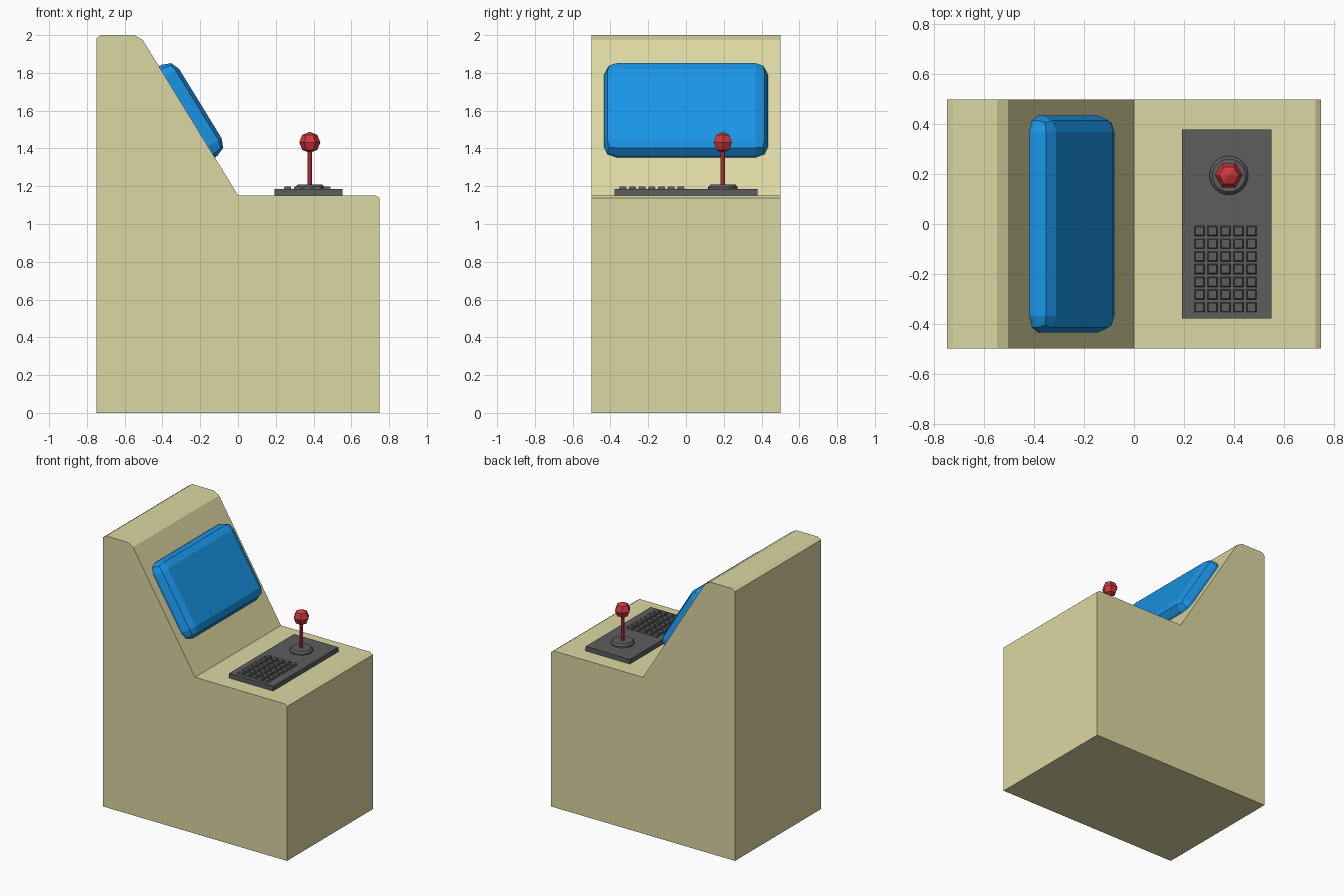
import bpy, bmesh, math
from mathutils import Matrix, Vector

if "Cube" in bpy.data.objects:
    bpy.data.objects.remove(bpy.data.objects["Cube"])


def material(name, rgb):
    m = bpy.data.materials.new(name)
    m.diffuse_color = (*rgb, 1)
    m.use_nodes = True
    m.node_tree.nodes["Principled BSDF"].inputs["Base Color"].default_value = m.diffuse_color
    return m


CREAM = material("cream", (0.72, 0.68, 0.36))
BLUE = material("blue", (0.01, 0.30, 0.80))
RED = material("red", (0.62, 0.04, 0.05))
DARK = material("dark_grey", (0.11, 0.11, 0.11))


def finish(bm, name, mat):
    bmesh.ops.recalc_face_normals(bm, faces=bm.faces)
    mesh = bpy.data.meshes.new(name)
    bm.to_mesh(mesh)
    bm.free()
    ob = bpy.data.objects.new(name, mesh)
    bpy.context.collection.objects.link(ob)
    mesh.materials.append(mat)
    return ob


def box(bm, centre, size):
    mat = Matrix.Translation(centre) @ Matrix.Diagonal((*size, 1))
    return bmesh.ops.create_cube(bm, size=1, matrix=mat)["verts"]


def cone(bm, x, y, z0, z1, r0, r1, sides):
    bmesh.ops.create_cone(bm, cap_ends=True, segments=sides, radius1=r0, radius2=r1,
                          depth=z1 - z0, matrix=Matrix.Translation((x, y, (z0 + z1) / 2)))


# Cabinet: side profile extruded across the width
profile = [(-0.75, 0), (0.75, 0), (0.75, 1.137), (0.728, 1.152), (0, 1.152),
           (-0.505, 1.975), (-0.55, 2.0), (-0.725, 2.0), (-0.75, 1.983)]
bm = bmesh.new()
face = bm.faces.new([bm.verts.new((x, -0.5, z)) for x, z in profile])
ext = bmesh.ops.extrude_face_region(bm, geom=[face])["geom"]
bmesh.ops.translate(bm, vec=(0, 1, 0), verts=[v for v in ext if isinstance(v, bmesh.types.BMVert)])
finish(bm, "cabinet", CREAM)

# Screen: rounded block half sunk into the sloping face
along = Vector((-0.505, 0, 0.823)).normalized()
across = Vector((0, 1, 0))
out = across.cross(along) * -1
if out.x < 0:
    out = -out
bm = bmesh.new()
box(bm, (0, 0, 0), (0.565, 0.87, 0.20))
bmesh.ops.bevel(bm, geom=bm.edges[:], offset=0.067, segments=2, profile=0.5, affect='EDGES')
centre = Vector((0, 0, 1.152)) + along * 0.518 + out * (0.084 - 0.10)
frame = Matrix((along, across, out)).transposed().to_4x4()
bmesh.ops.transform(bm, matrix=Matrix.Translation(centre) @ frame, verts=bm.verts)
finish(bm, "screen", BLUE)

# Control panel plate
bm = bmesh.new()
box(bm, (0.372, 0, 1.168), (0.36, 0.758, 0.036))
finish(bm, "control_panel", DARK)

# Grid of tapered buttons
bm = bmesh.new()
for i in range(5):
    for j in range(7):
        x, y = 0.263 + i * 0.052, -0.028 - j * 0.051
        for v in box(bm, (x, y, 1.190), (0.042, 0.042, 0.018)):
            if v.co.z > 1.19:
                v.co.x += (x - v.co.x) * 0.22
                v.co.y += (y - v.co.y) * 0.22
finish(bm, "buttons", DARK)

# Joystick collar, shaft and knob
JX, JY = 0.38, 0.195
bm = bmesh.new()
cone(bm, JX, JY, 1.18, 1.196, 0.078, 0.078, 24)
cone(bm, JX, JY, 1.196, 1.208, 0.078, 0.066, 24)
finish(bm, "joystick_collar", DARK)

bm = bmesh.new()
cone(bm, JX, JY, 1.19, 1.40, 0.012, 0.012, 8)
finish(bm, "joystick_shaft", RED)

bm = bmesh.new()
bmesh.ops.create_uvsphere(bm, u_segments=6, v_segments=4, radius=0.056,
                          matrix=Matrix.Translation((JX, JY, 1.432)) @ Matrix.Rotation(math.pi / 6, 4, 'Z'))
finish(bm, "joystick_knob", RED)
